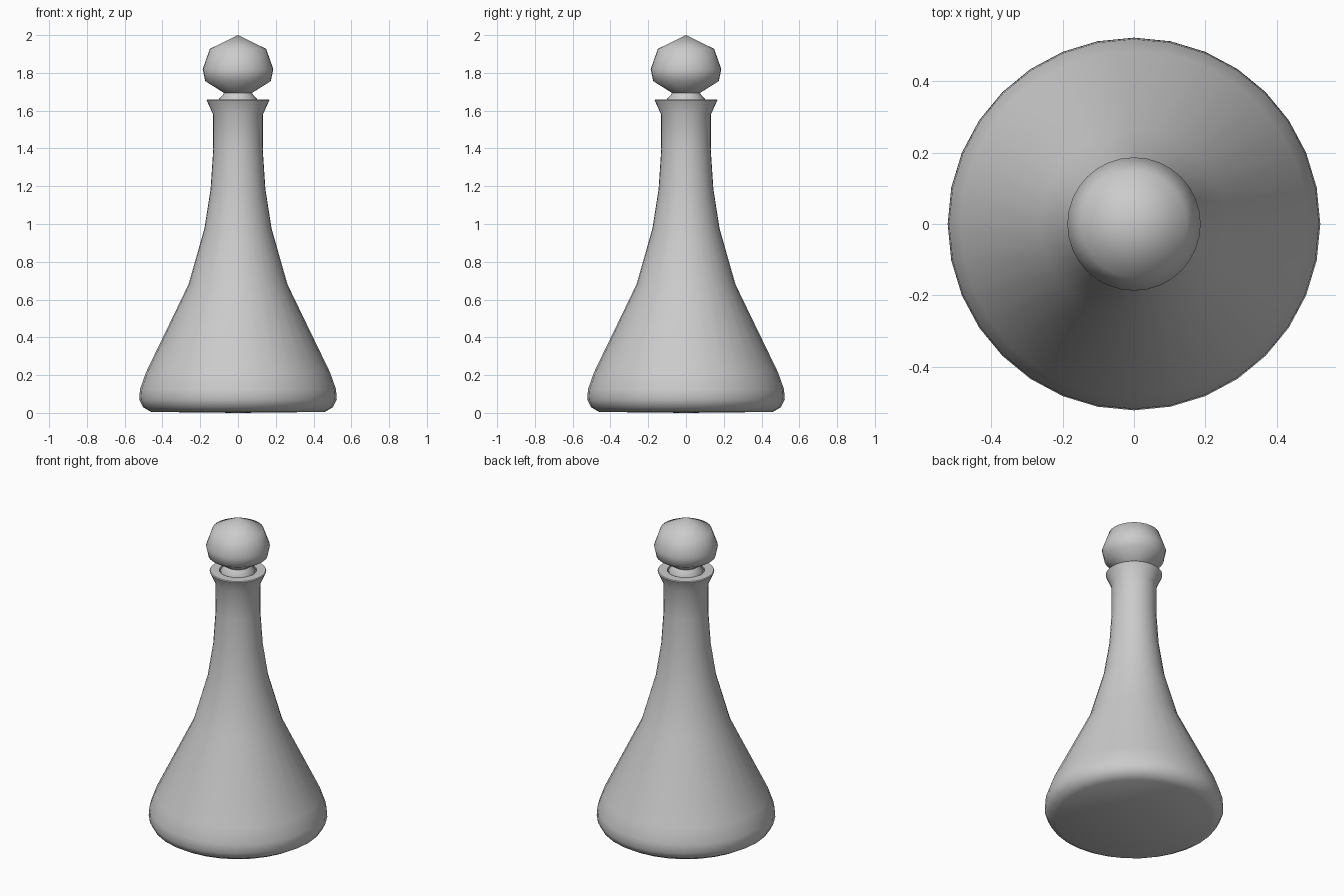
import bpy, bmesh, math

if "Cube" in bpy.data.objects:
    bpy.data.objects.remove(bpy.data.objects["Cube"])

SIDES = 32


def lathe(name, profile, angle):
    """Revolve (radius, z) points about the z axis."""
    bm = bmesh.new()
    verts = [bm.verts.new((r, 0, z)) for r, z in profile]
    edges = [bm.edges.new(pair) for pair in zip(verts, verts[1:])]
    bmesh.ops.spin(bm, geom=verts + edges, cent=(0, 0, 0), axis=(0, 0, 1),
                   angle=math.tau, steps=SIDES, use_duplicate=False)
    bmesh.ops.remove_doubles(bm, verts=bm.verts, dist=0.0005)
    bmesh.ops.recalc_face_normals(bm, faces=bm.faces)
    mesh = bpy.data.meshes.new(name)
    bm.to_mesh(mesh)
    bm.free()
    obj = bpy.data.objects.new(name, mesh)
    bpy.context.collection.objects.link(obj)
    bpy.ops.object.select_all(action='DESELECT')
    obj.select_set(True)
    bpy.context.view_layer.objects.active = obj
    bpy.ops.object.shade_smooth_by_angle(angle=math.radians(angle))
    return obj


# Flared bottle with flat base, lip and open neck bore
lathe("decanter_body", [
    (0, 0), (0.46, 0.005), (0.503, 0.03), (0.523, 0.07), (0.519, 0.125),
    (0.487, 0.215), (0.262, 0.68), (0.178, 0.975), (0.145, 1.185),
    (0.131, 1.395), (0.132, 1.58), (0.166, 1.655), (0.162, 1.66),
    (0.109, 1.66), (0.104, 1.58), (0.1, 1.5), (0, 1.5)], 50)

# Stopper with tapered plug, narrow waist and pointed knob
lathe("stopper", [
    (0, 1.52), (0.09, 1.52), (0.102, 1.66), (0.073, 1.693), (0.174, 1.757),
    (0.187, 1.82), (0.149, 1.927), (0, 2.0)], 60)
